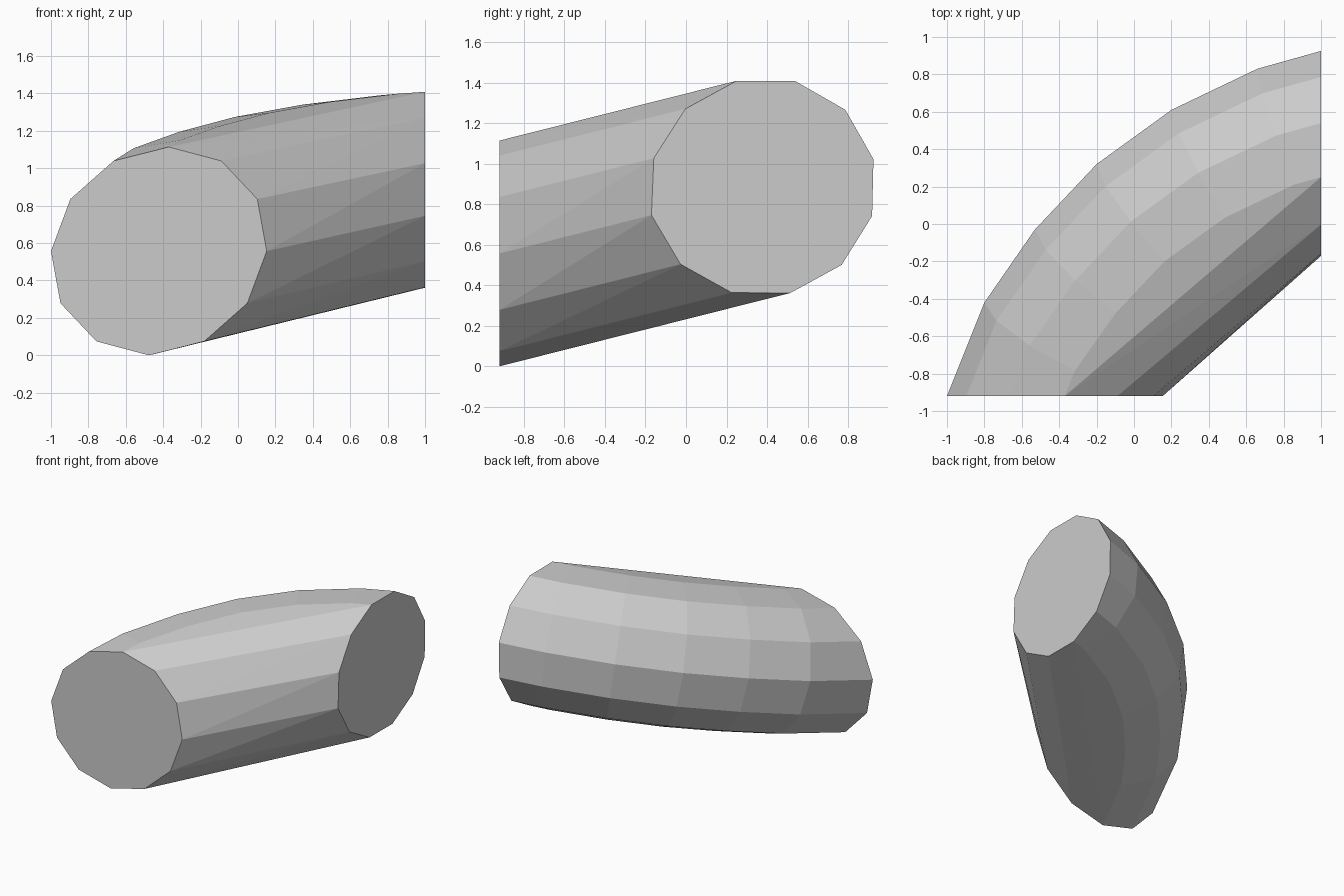
import bpy, bmesh, math
from mathutils import Vector

if "Cube" in bpy.data.objects:
    bpy.data.objects.remove(bpy.data.objects["Cube"])

TILT = math.atan(0.252)      # the bend lies in a plane tilted about x
RADIUS = 0.54
SIDES = 12
BASE = 0.79                  # height of the bend plane at y = 0

ALONG = Vector((0, math.cos(TILT), math.sin(TILT)))
UP = Vector((0, -math.sin(TILT), math.cos(TILT)))

# Outer rail of the bend, right to left (x, y)
rail = [(0.66, 0.83), (0.20, 0.61), (-0.20, 0.32), (-0.53, -0.03), (-0.80, -0.42)]


def in_plane(angle):
    a = math.radians(angle)
    return Vector((math.cos(a), 0, 0)) + ALONG * math.sin(a)


def ring(point, angle):
    """Twelve-sided section whose first corner sits on the outer rail."""
    out = in_plane(angle)
    centre = point - out * RADIUS
    return [centre + (out * math.cos(t) + UP * math.sin(t)) * RADIUS
            for t in (math.tau * k / SIDES for k in range(SIDES))]


# Sections along the bend, with straight run-outs past both cut planes
rings = [ring(Vector((x, y, BASE + 0.252 * y)), 111.4 + 10.54 * i)
         for i, (x, y) in enumerate(rail)]
rings.insert(0, [p + in_plane(16.1) * 1.2 for p in rings[0]])
rings.append([p - in_plane(68.8) * 1.4 for p in rings[-1]])

bm = bmesh.new()
loops = [[bm.verts.new(p) for p in r] for r in rings]
for a, b in zip(loops, loops[1:]):
    for k in range(SIDES):
        n = (k + 1) % SIDES
        bm.faces.new((a[k], a[n], b[n], b[k]))

# Cut the ends square to x and y
for co, no in (((1, 0, 0), (1, 0, 0)), ((0, -0.92, 0), (0, -1, 0))):
    bmesh.ops.bisect_plane(bm, geom=bm.verts[:] + bm.edges[:] + bm.faces[:],
                           plane_co=co, plane_no=no, clear_outer=True)

# Span the inner side straight across, closing the end caps
pts = [v.co.copy() for v in bm.verts]
bm.clear()
for p in pts:
    bm.verts.new(p)
res = bmesh.ops.convex_hull(bm, input=bm.verts[:])
loose = [v for v in bm.verts if not v.link_faces]
bmesh.ops.delete(bm, geom=loose, context='VERTS')
bmesh.ops.dissolve_limit(bm, angle_limit=math.radians(0.8),
                         verts=bm.verts[:], edges=bm.edges[:])
bmesh.ops.recalc_face_normals(bm, faces=bm.faces[:])

# Rest on the floor
low = min(v.co.z for v in bm.verts)
bmesh.ops.translate(bm, vec=(0, 0, -low), verts=bm.verts[:])

mesh = bpy.data.meshes.new("bent_tube")
bm.to_mesh(mesh)
bm.free()
grey = bpy.data.materials.new("light_grey")
grey.diffuse_color = (0.6, 0.6, 0.6, 1)
grey.use_nodes = True
grey.node_tree.nodes["Principled BSDF"].inputs["Base Color"].default_value = grey.diffuse_color
mesh.materials.append(grey)
bpy.context.collection.objects.link(bpy.data.objects.new("bent_tube", mesh))
